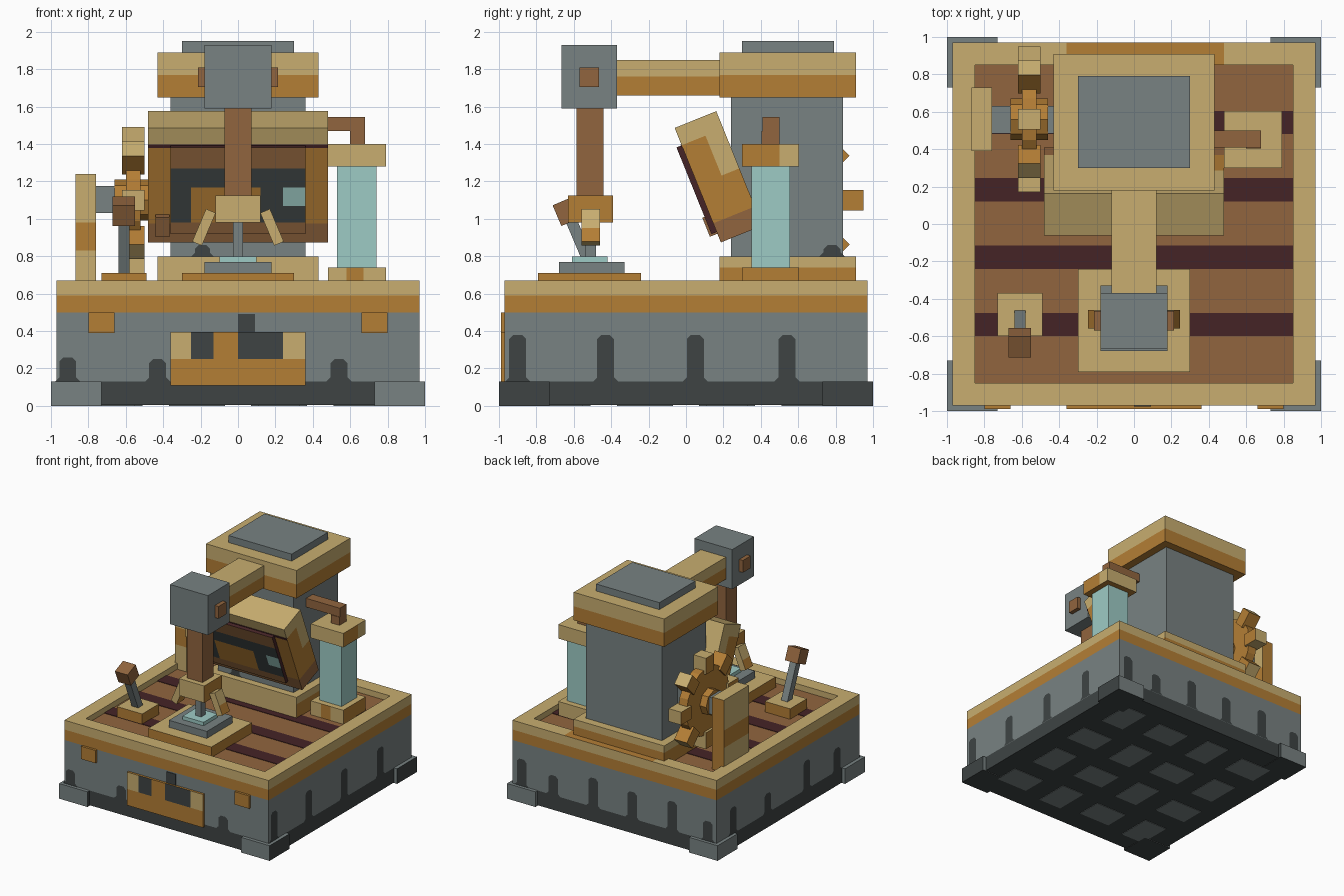
import bpy, bmesh, math
from mathutils import Matrix, Vector

cube = bpy.data.objects.get("Cube")
if cube:
    bpy.data.objects.remove(cube, do_unlink=True)

PALETTE = {
    "tan": (200, 174, 112), "ochre": (180, 126, 53), "brown": (145, 101, 62),
    "maroon": (69, 35, 38), "steel": (120, 130, 130), "charcoal": (62, 68, 68),
    "glass": (158, 203, 197),
}
NAMES = list(PALETTE)


def linear(v):
    v /= 255
    return v / 12.92 if v <= 0.04045 else ((v + 0.055) / 1.055) ** 2.4


MATS = []
for key, rgb in PALETTE.items():
    m = bpy.data.materials.new(key)
    m.use_nodes = True
    col = (*[linear(v) for v in rgb], 1)
    m.diffuse_color = col
    bsdf = next(n for n in m.node_tree.nodes if n.type == "BSDF_PRINCIPLED")
    bsdf.inputs["Base Color"].default_value = col
    MATS.append(m)


def finish(name, bm, rule, matrix=None):
    """Colour the faces by rule (a name or a function), then place the mesh."""
    bm.normal_update()
    for f in bm.faces:
        key = rule if isinstance(rule, str) else rule(f.calc_center_median(), f.normal)
        f.material_index = NAMES.index(key)
    if matrix:
        bm.transform(matrix)
    me = bpy.data.meshes.new(name)
    bm.to_mesh(me)
    bm.free()
    for m in MATS:
        me.materials.append(m)
    ob = bpy.data.objects.new(name, me)
    bpy.context.collection.objects.link(ob)
    return ob


def turn(pivot, degrees, axis):
    p = Vector(pivot)
    return Matrix.Translation(p) @ Matrix.Rotation(math.radians(degrees), 4, axis) @ Matrix.Translation(-p)


def box(name, x, y, z, rule, cuts="", matrix=None):
    """Box from ranges; cuts is a list of (axis, value) slices."""
    bm = bmesh.new()
    bmesh.ops.create_cube(bm, size=1)
    lo, hi = Vector((x[0], y[0], z[0])), Vector((x[1], y[1], z[1]))
    for v in bm.verts:
        v.co = (lo + hi) / 2 + v.co * (hi - lo)
    for axis, value in cuts:
        no = Vector([float(a == axis) for a in "xyz"])
        bmesh.ops.bisect_plane(bm, geom=bm.verts[:] + bm.edges[:] + bm.faces[:],
                               plane_co=no * value, plane_no=no)
    return finish(name, bm, rule, matrix)


def bands(split, low, high):
    return lambda c, n: high if c.z > split else low


def sided(side, other):
    return lambda c, n: side if abs(n.x) > 0.5 else other


def drip(name, wall, angle, u, half, top, bottom):
    """Flat stain with a chamfered top on a wall at a given distance."""
    bm = bmesh.new()
    k = half * 0.5
    pts = [(-half - k, bottom), (half + k, bottom), (half, bottom + k), (half, top - k),
           (half - k, top), (k - half, top), (-half, top - k), (-half, bottom + k)]
    bm.faces.new([bm.verts.new((u + a, -wall - 0.003, b)) for a, b in pts])
    finish(name, bm, "charcoal", Matrix.Rotation(math.radians(angle), 4, "Z"))


# Body with dark plinth, stains and corner feet
box("body", (-.97, .97), (-.97, .97), (.004, .5), bands(.13, "charcoal", "steel"), [("z", .13)])
stains = {0: [(-.91, .26), (-.43, .25), (.54, .25)],
          90: [(-.9, .38), (-.43, .38), (.05, .38), (.54, .38)],
          180: [(-.88, .36), (-.58, .3), (-.2, .38), (.17, .36), (.55, .38), (.89, .3)],
          270: [(-.75, .36), (-.28, .3), (.25, .38), (.66, .33)]}
for angle, spots in stains.items():
    for u, top in spots:
        drip("wall_stain", .97, angle, u, .045, top, .13)
for sx in (-1, 1):
    for sy in (-1, 1):
        box("corner_foot", sorted((sx * .73, sx)), sorted((sy * .73, sy)), (0, .13),
            lambda c, n: "charcoal" if n.x > .5 or n.z < -.5 else "steel")

# Underside paving
for i in range(4):
    for j in range(4):
        cx, cy = -.66 + i * .44, -.66 + j * .44
        w, h = (.15, .11) if (i + j) % 2 else (.11, .15)
        box("underside_patch", (cx - w, cx + w), (cy - h, cy + h), (0, .005), "steel")

# Rim and planked deck
def rim_rule(c, n):
    back = c.y > .85 and -.36 < c.x < .48
    return "ochre" if c.z < .59 or (back and n.z > .5) else "tan"


for side, x, y in (("front", (-.97, .97), (-.97, -.85)), ("back", (-.97, .97), (.85, .97)),
                   ("right", (-.97, -.85), (-.85, .85)), ("left", (.85, .97), (-.85, .85))):
    cuts = [("z", .59)] + ([("x", -.36), ("x", .48)] if side == "back" else [])
    box("rim_" + side, x, y, (.5, .67), rim_rule, cuts)
box("deck", (-.85, .85), (-.85, .85), (.5, .62), "brown")
for y in (-.6, -.24, .12, .48):
    box("deck_stripe", (-.85, .85), (y, y + .125), (.618, .624), "maroon")

# Front plaque and clips
def plaque_rule(c, n):
    if c.z < .25 or n.y > -.5:
        return "ochre"
    if -.25 < c.x < -.13 or 0 < c.x < .24:
        return "charcoal"
    return "tan" if abs(c.x) > .24 else "ochre"


box("front_plaque", (-.36, .36), (-.99, -.96), (.11, .395), plaque_rule,
    [("z", .25)] + [("x", v) for v in (-.25, -.13, 0, .24)])
box("plaque_mark", (0, .09), (-.975, -.968), (.395, .49), "charcoal")
for sx in (-1, 1):
    box("front_clip", sorted((sx * .66, sx * .8)), (-.99, -.96), (.39, .5), "ochre")

# Rear column, base and cap
box("column_base", (-.43, .43), (.18, .91), (.62, .8),
    lambda c, n: "ochre" if c.z < .74 and n.y > -.5 else "tan", [("z", .74)])
box("column", (-.36, .36), (.24, .84), (.8, 1.65), "steel")
drip("column_stain", -.24, 0, -.19, .04, .86, .8)
drip("column_stain", .36, 90, .78, .045, .86, .8)
box("column_cap", (-.43, .43), (.18, .91), (1.65, 1.89), bands(1.77, "ochre", "tan"), [("z", 1.77)])
box("column_top_plate", (-.3, .3), (.3, .79), (1.89, 1.95), "steel")

# Overhead arm, head and hammer
box("arm", (-.12, .12), (-.37, .18), (1.66, 1.85), bands(1.76, "ochre", "tan"), [("z", 1.76)])
box("hammer_head", (-.18, .18), (-.665, -.37), (1.59, 1.93), "steel")
box("head_pin", (-.215, .215), (-.57, -.465), (1.705, 1.81), "brown")
box("hammer_shaft", (-.073, .073), (-.585, -.44), (1.12, 1.59), "brown")
box("hammer_collar", (-.12, .12), (-.63, -.39), (.98, 1.125), sided("ochre", "tan"))
box("hammer_rod", (-.028, .028), (-.54, -.48), (.79, .98), "steel")
for sx in (-1, 1):
    cx = sx * .182
    box("hammer_claw", (cx - .028, cx + .028), (-.56, -.46), (.86, 1.05),
        lambda c, n: "ochre" if abs(n.x) > .5 and c.z < .94 else "tan", [("z", .94)],
        turn((cx, -.51, .955), -sx * 23, "Y"))
box("anvil_base", (-.3, .3), (-.79, -.24), (.62, .71),
    lambda c, n: "tan" if n.z > .5 else "ochre")
box("anvil", (-.18, .18), (-.68, -.33), (.71, .77), "steel")
box("anvil_glass", (-.1, .1), (-.61, -.42), (.77, .8), "glass")

# Tilted furnace panel
tilt = turn((0, .063, 1.18), 22, "X")


def panel_rule(c, n):
    if c.z < .96:
        return "brown"
    if c.z > 1.41 or (n.y > -.5 and c.y > .2 and c.z > 1.18 and c.x > -.48):
        return "tan"
    return "tan" if c.x < 0 and n.y > .5 else "ochre"


def screen_rule(c, n):
    if n.y > -.5:
        return "maroon"
    if c.z > 1.289 or c.z < .976:
        return "brown"
    if -.25 < c.x < .12 and c.z < 1.18:
        return "ochre"
    return "glass" if c.x > .24 and 1.073 < c.z < 1.18 else "charcoal"


box("furnace_panel", (-.48, .48), (.063, .303), (.85, 1.51), panel_rule,
    [("z", .96), ("z", 1.18), ("z", 1.41), ("y", .2), ("x", 0)], tilt)
box("panel_seam", (-.48, .48), (.059, .07), (1.395, 1.415), "maroon", matrix=tilt)
box("furnace_screen", (-.36, .36), (.033, .07), (.91, 1.41), screen_rule,
    [("z", v) for v in (.976, 1.073, 1.18, 1.289)] + [("x", v) for v in (-.25, .12, .24)], tilt)
box("panel_knob", (-.44, -.365), (.02, .07), (.9, 1.01), "brown", matrix=tilt)

# Glass tank with pipe
box("tank_base", (.48, .79), (.3, .605), (.62, .74),
    lambda c, n: "ochre" if abs(n.x) > .5 or (n.y < -.5 and .58 < c.x < .67) else "tan",
    [("x", .58), ("x", .67)])
box("tank_glass", (.53, .74), (.35, .555), (.74, 1.28), "glass")
box("tank_cap", (.48, .79), (.3, .605), (1.28, 1.4),
    lambda c, n: "ochre" if abs(n.x) > .5 and c.y < .5 or n.z < -.5 else "tan", [("y", .5)])
box("tank_pipe_riser", (.6, .68), (.405, .5), (1.4, 1.47), "brown")
box("tank_pipe", (.36, .68), (.41, .5), (1.47, 1.545), "brown")

# Gear wheel with axle and post
GEAR = (0, .56, 1.1)


def disc(name, x, width, radius, sides, rule):
    bm = bmesh.new()
    bmesh.ops.create_cone(bm, cap_ends=True, segments=sides, radius1=radius, radius2=radius, depth=width)
    finish(name, bm, rule, Matrix.Translation((x, *GEAR[1:])) @ Matrix.Rotation(math.pi / 2, 4, "Y"))


disc("gear_disc", -.56, .08, .29, 16, "ochre")
disc("gear_hub", -.56, .2, .11, 8, "ochre")
for i in range(8):
    box("gear_tooth", (-.62, -.5), (.505, .615), (1.35, 1.49),
        lambda c, n: "tan" if n.z > .5 or abs(n.x) < .5 and i % 2 == 0 else "ochre",
        matrix=turn(GEAR, i * 45, "X"))
box("gear_axle", (-.77, -.36), (.485, .63), (1.03, 1.175), "steel")
box("gear_post", (-.87, -.76), (.39, .73), (.62, 1.24),
    lambda c, n: "ochre" if n.y > .5 or .83 < c.z < .98 else "tan", [("z", .83), ("z", .98)])

# Control lever
lean = turn((-.61, -.49, .7), 23, "X")
box("lever_base", (-.73, -.49), (-.6, -.37), (.62, .71), lambda c, n: "tan" if n.z > .5 else "ochre")
box("lever_stick", (-.64, -.58), (-.52, -.46), (.66, 1.03), "steel", matrix=lean)
box("lever_knob", (-.67, -.55), (-.55, -.43), (1.01, 1.13), "brown", matrix=lean)
